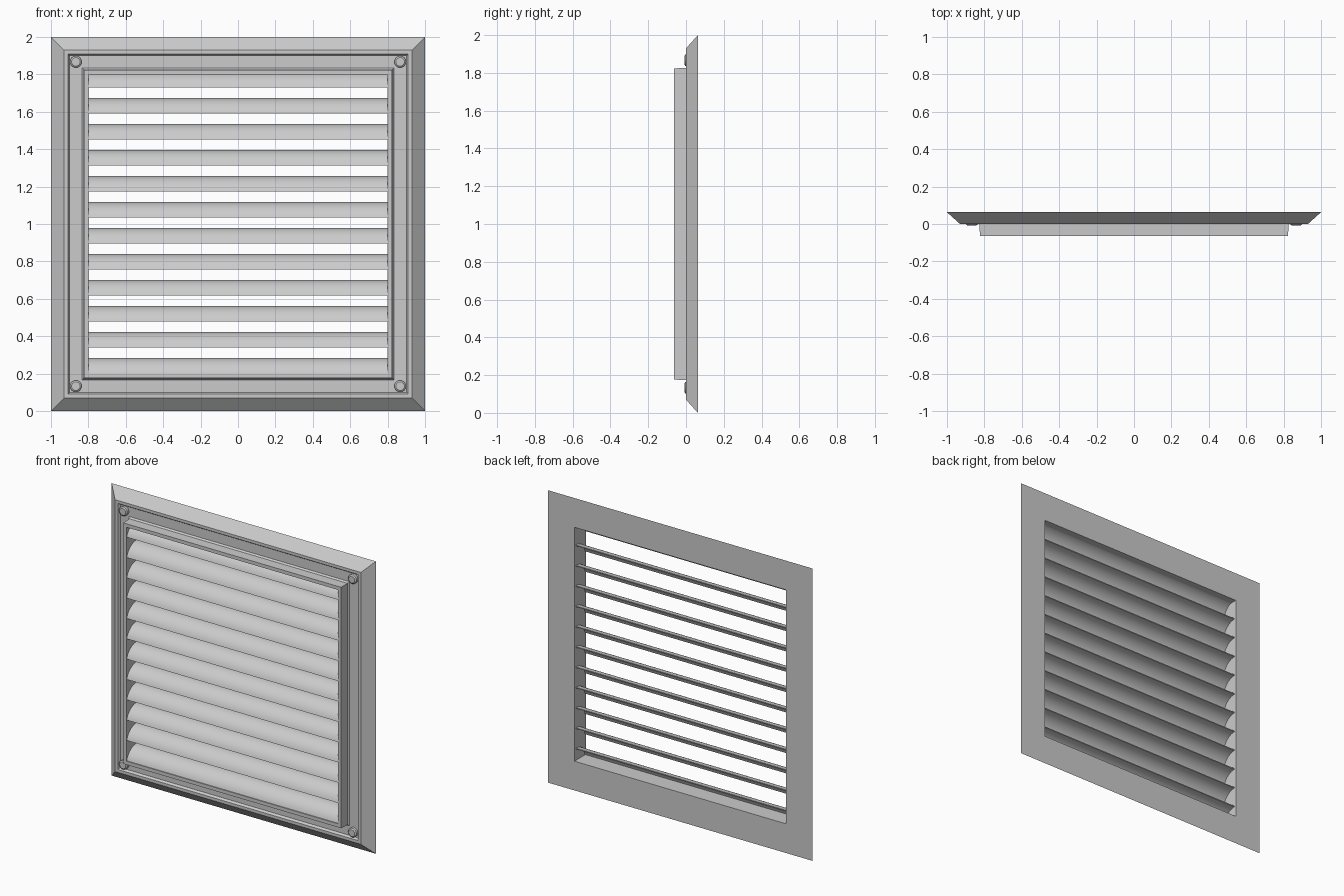
import bpy, bmesh, math

if "Cube" in bpy.data.objects:
    bpy.data.objects.remove(bpy.data.objects["Cube"])

CZ = 1.0      # centre height of the grille
D = 0.063     # half depth


def finish(name, bm, smooth=None):
    bmesh.ops.recalc_face_normals(bm, faces=bm.faces[:])
    me = bpy.data.meshes.new(name)
    bm.to_mesh(me)
    bm.free()
    ob = bpy.data.objects.new(name, me)
    bpy.context.collection.objects.link(ob)
    if smooth:
        bpy.ops.object.select_all(action='DESELECT')
        ob.select_set(True)
        bpy.context.view_layer.objects.active = ob
        bpy.ops.object.shade_smooth_by_angle(angle=math.radians(smooth))
    return ob


def square_sweep(name, profile):
    """Sweep a closed (half size, y) profile round a mitred square."""
    bm = bmesh.new()
    corners = [(-1, -1), (1, -1), (1, 1), (-1, 1)]
    rings = [[bm.verts.new((sx * r, y, CZ + sz * r)) for r, y in profile]
             for sx, sz in corners]
    n = len(profile)
    for c in range(4):
        a, b = rings[c], rings[(c + 1) % 4]
        for i in range(n):
            j = (i + 1) % n
            bm.faces.new((a[i], a[j], b[j], b[i]))
    return finish(name, bm)


def extrude_x(name, profile, half):
    """Extrude a closed (y, z) profile along x."""
    bm = bmesh.new()
    ends = [[bm.verts.new((s * half, y, z)) for y, z in profile] for s in (-1, 1)]
    n = len(profile)
    for i in range(n):
        j = (i + 1) % n
        bm.faces.new((ends[0][i], ends[0][j], ends[1][j], ends[1][i]))
    for e in ends:
        bm.faces.new(e)
    return finish(name, bm, 30)


# Frame: bevelled rim, shallow recessed channel and raised inner collar
square_sweep("frame", [
    (1.0, D), (0.93, 0.0), (0.91, 0.0), (0.90, 0.015), (0.835, 0.015),
    (0.826, 0.004), (0.824, -D), (0.80, -D), (0.80, D)])

# Louvers: curved blades, low at the front and level at the back
SEG, TH = 10, 0.009
A0 = math.radians(15)
Y_BACK, DEPTH, RISE = 0.048, 0.112, 0.11


def arc(z0, inset):
    pts = []
    for k in range(SEG + 1):
        a = A0 + (math.pi / 2 - A0) * k / SEG
        pts.append((Y_BACK - (DEPTH - inset) * math.cos(a),
                    z0 + (RISE - inset) * (math.sin(a) - math.sin(A0))))
    return pts


for i in range(12):
    z0 = 0.202 + 0.139 * i
    extrude_x(f"louver_{i + 1:02d}", arc(z0, 0) + arc(z0, TH)[::-1], 0.803)

# Screws: chamfered round heads in the four corners
for sx in (-1, 1):
    for sz in (-1, 1):
        bm = bmesh.new()
        rings = []
        for r, y in ((0.031, 0.02), (0.031, -0.003), (0.023, -0.009)):
            rings.append([bm.verts.new((sx * 0.867 + r * math.cos(t * math.tau / 24), y,
                                        CZ + sz * 0.867 + r * math.sin(t * math.tau / 24)))
                          for t in range(24)])
        for a, b in zip(rings, rings[1:]):
            for t in range(24):
                u = (t + 1) % 24
                bm.faces.new((a[t], a[u], b[u], b[t]))
        bm.faces.new(rings[0])
        bm.faces.new(rings[-1])
        finish("screw", bm, 30)
